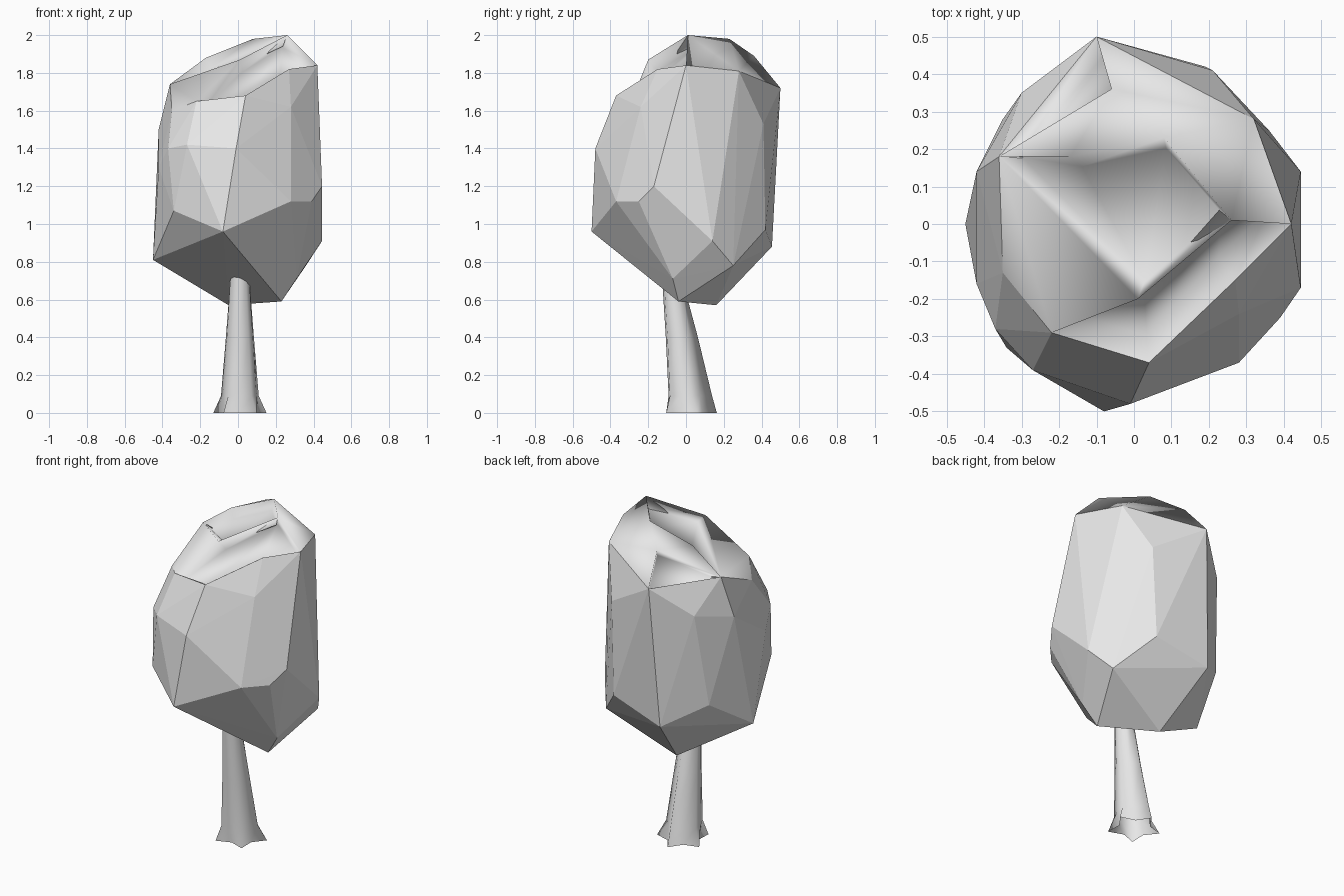
import bpy
import bmesh
from math import sin, cos, pi

default_cube = bpy.data.objects.get("Cube")
if default_cube:
    bpy.data.objects.remove(default_cube, do_unlink=True)


def make_material(name, colour):
    material = bpy.data.materials.new(name)
    material.use_nodes = True
    material.diffuse_color = colour
    material.node_tree.nodes["Principled BSDF"].inputs["Base Color"].default_value = colour
    return material


def finish_object(name, bm, material):
    mesh = bpy.data.meshes.new(name)
    bm.to_mesh(mesh)
    bm.free()
    mesh.materials.append(material)
    result = bpy.data.objects.new(name, mesh)
    bpy.context.collection.objects.link(result)
    return result


pale_grey = make_material("pale grey", (0.8, 0.8, 0.8, 1))

# Corners of the faceted foliage, grouped by level
underside = [(.23, -.04, .59), (-.05, .16, .57), (.31, -.07, .71)]
lower_body = [(-.08, -.5, .96), (-.45, 0, .81), (-.34, -.33, 1.07), (.28, -.37, 1.12),
              (.39, -.25, 1.12), (.445, .14, .91), (.36, .25, .78), (.19, .42, .97),
              (-.145, .455, .88), (-.35, .28, 1), (.445, -.17, 1.2)]
upper_body = [(-.01, -.48, 1.4), (-.27, -.39, 1.42), (-.42, .14, 1.5), (-.37, -.28, 1.4),
              (.21, .41, 1.53), (-.3, .35, 1.55), (-.42, -.16, 1.3), (.28, -.24, 1.62)]
rim = [(.04, -.37, 1.68), (-.22, -.29, 1.65), (.27, -.15, 1.82), (.42, 0, 1.84),
       (.32, .28, 1.81), (-.1, .5, 1.72), (-.35, -.13, 1.6)]
crown = [(-.36, .18, 1.74), (.01, -.2, 1.87), (.26, .01, 2), (.08, .23, 1.98),
         (-.06, .36, 1.89), (-.17, .18, 1.88)]

# Foliage: a hull around the corners
bm = bmesh.new()
level_of = bm.verts.layers.int.new("level")
for level, group in enumerate((underside, lower_body, upper_body, rim, crown)):
    for corner in group:
        bm.verts.new(corner)[level_of] = level
bmesh.ops.convex_hull(bm, input=bm.verts[:])
loose = [v for v in bm.verts if not v.link_faces]
bmesh.ops.delete(bm, geom=loose, context="VERTS")
bmesh.ops.recalc_face_normals(bm, faces=bm.faces[:])

# Hollows: one at the front, one at the back and one in the crown
front, back, middle = [], [], []
for face in bm.faces:
    levels = [v[level_of] for v in face.verts]
    centre = face.calc_center_median()
    if min(levels) < 3:
        continue
    face.smooth = True
    if min(levels) == 4:
        if centre.y < .15:
            middle.append(face)
    elif centre.y < .08 and centre.x > -.1:
        front.append(face)
    elif centre.y > .25 and centre.x < .05:
        back.append(face)
for region, width, depth in ((front, .02, -.08), (back, .02, -.05), (middle, .04, -.05)):
    if region:
        walls = bmesh.ops.inset_region(bm, faces=region, thickness=width,
                                       depth=depth, use_even_offset=False)
        for face in walls["faces"]:
            face.smooth = True
finish_object("foliage", bm, pale_grey)

# Trunk: an open tube with five flared roots narrowing into a leaning stem
bm = bmesh.new()
sides = 10
# height, centre y, root radius, valley radius, back root radius
sections = ((0, .015, .148, .088, .148), (.09, 0, .105, .092, .138),
            (.4, -.035, .078, .072, .098), (.72, -.075, .052, .052, .052))
rings = []
for height, lean, root, valley, back_root in sections:
    ring = []
    for i in range(sides):
        angle = pi / 2 + 2 * pi * i / sides
        radius = back_root if i == 0 else valley if i % 2 else root
        ring.append(bm.verts.new((.01 + radius * cos(angle),
                                  lean + radius * sin(angle), height)))
    rings.append(ring)
for below, above in zip(rings, rings[1:]):
    for i in range(sides):
        j = (i + 1) % sides
        bm.faces.new((below[i], below[j], above[j], above[i])).smooth = True
finish_object("trunk", bm, pale_grey)
